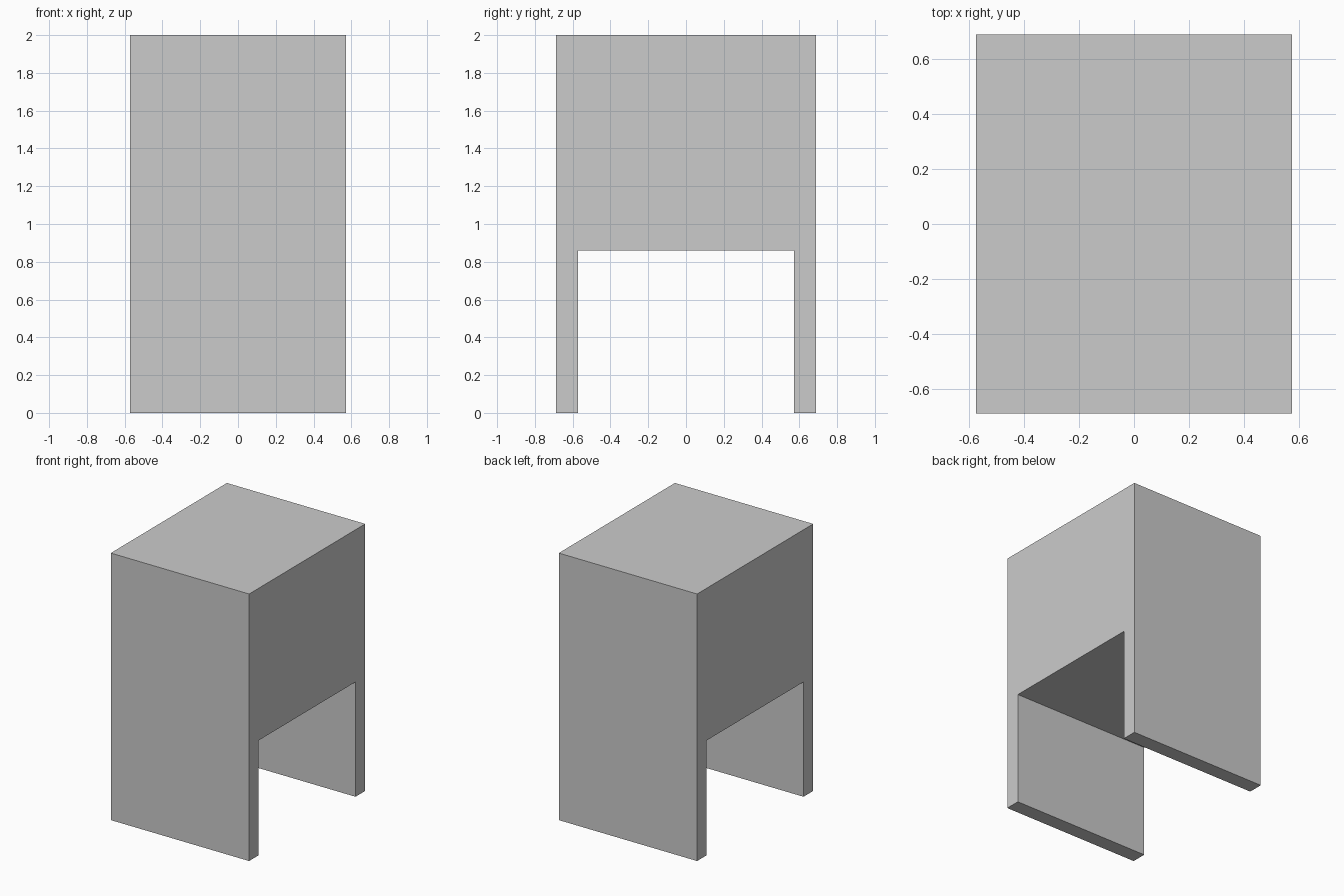
import bpy, bmesh

if "Cube" in bpy.data.objects:
    bpy.data.objects.remove(bpy.data.objects["Cube"])

HALF_X, HALF_Y, HEIGHT = 0.573, 0.687, 2.0
GAP_Y, GAP_Z = 0.573, 0.86

# Side outline of the block with its bottom gap, mirrored across y = 0
half = [(GAP_Y, GAP_Z), (GAP_Y, 0), (HALF_Y, 0), (HALF_Y, HEIGHT)]
outline = half + [(-y, z) for y, z in reversed(half)]

# Extrude the outline along x
bm = bmesh.new()
side = bm.faces.new([bm.verts.new((-HALF_X, y, z)) for y, z in outline])
ext = bmesh.ops.extrude_face_region(bm, geom=[side], use_keep_orig=True)
moved = [v for v in ext["geom"] if isinstance(v, bmesh.types.BMVert)]
bmesh.ops.translate(bm, verts=moved, vec=(2 * HALF_X, 0, 0))
bmesh.ops.recalc_face_normals(bm, faces=bm.faces)

mesh = bpy.data.meshes.new("block_with_two_legs")
bm.to_mesh(mesh)
bm.free()
bpy.context.collection.objects.link(bpy.data.objects.new("block_with_two_legs", mesh))
